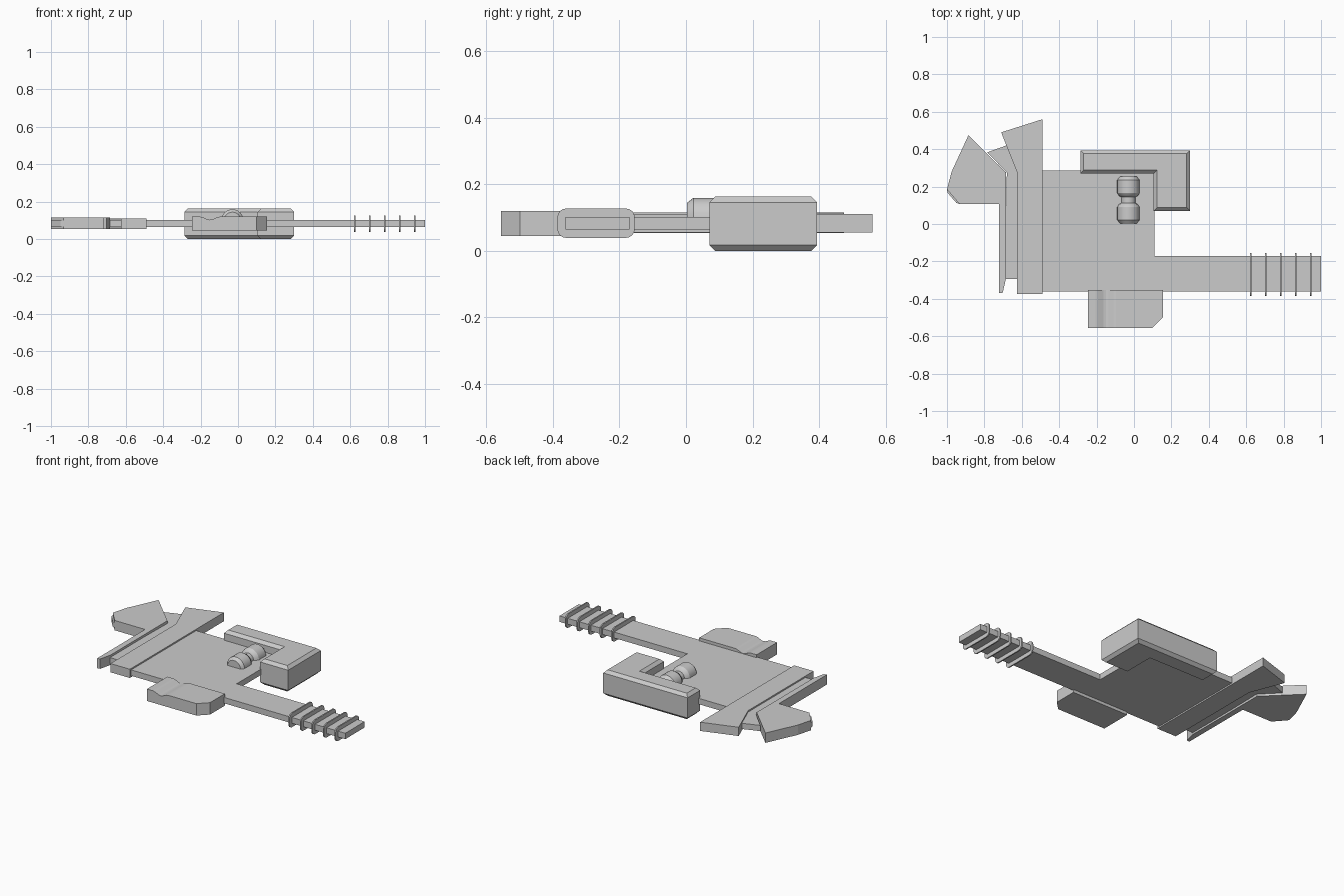
import bpy, bmesh
from math import pi, sin, cos

if "Cube" in bpy.data.objects:
    bpy.data.objects.remove(bpy.data.objects["Cube"])


def mesh_object(name, bm):
    bmesh.ops.recalc_face_normals(bm, faces=bm.faces)
    mesh = bpy.data.meshes.new(name)
    bm.to_mesh(mesh)
    bm.free()
    obj = bpy.data.objects.new(name, mesh)
    bpy.context.collection.objects.link(obj)
    return obj


def prism(name, outline, lo, hi, axis="z", bevel=0):
    """Extrude an outline along an axis; optionally chamfer the cap edges."""
    place = {"z": lambda u, v, w: (u, v, w),
             "y": lambda u, v, w: (u, w, v),
             "x": lambda u, v, w: (w, u, v)}[axis]
    bm = bmesh.new()
    bottom = [bm.verts.new(place(u, v, lo)) for u, v in outline]
    top = [bm.verts.new(place(u, v, hi)) for u, v in outline]
    caps = [bm.faces.new(bottom), bm.faces.new(top)]
    n = len(outline)
    for i in range(n):
        j = (i + 1) % n
        bm.faces.new((bottom[i], bottom[j], top[j], top[i]))
    bmesh.ops.recalc_face_normals(bm, faces=bm.faces)
    if bevel:
        edges = list({e for f in caps for e in f.edges})
        bmesh.ops.bevel(bm, geom=edges, offset=bevel, offset_type='OFFSET',
                        segments=1, profile=0.5, affect='EDGES')
    return mesh_object(name, bm)


# Flat body plate with the long barrel arm
prism("body_plate", [(-0.49, -0.362), (1.0, -0.362), (1.0, -0.17), (0.11, -0.17),
                     (0.11, 0.285), (-0.49, 0.285)], 0.064, 0.101)

# Thin rounded rings around the arm
def rounded_rect(cx, cy, hw, hh, r, steps=4):
    pts = []
    for k, (sx, sy) in enumerate([(1, 1), (-1, 1), (-1, -1), (1, -1)]):
        for s in range(steps + 1):
            a = (k + s / steps) * pi / 2
            pts.append((cx + sx * (hw - r) + r * cos(a), cy + sy * (hh - r) + r * sin(a)))
    return pts

for i in range(5):
    x = 0.624 + 0.0805 * i
    prism(f"arm_ring_{i + 1}", rounded_rect(-0.27, 0.083, 0.116, 0.044, 0.026),
          x - 0.004, x + 0.004, "x")

# Thick chamfered L-shaped grip
prism("corner_grip", [(-0.287, 0.394), (-0.287, 0.27), (0.105, 0.27), (0.105, 0.07),
                      (0.30, 0.07), (0.30, 0.394)], 0.0, 0.163, bevel=0.018)

# Half-round spool lying on the plate
profile = [(0.0, 0.003), (0.045, 0.003), (0.06, 0.022), (0.06, 0.09), (0.05, 0.106),
           (0.038, 0.112), (0.038, 0.144), (0.05, 0.15), (0.06, 0.166),
           (0.06, 0.235), (0.045, 0.254), (0.0, 0.254)]
bm = bmesh.new()
N = 12
rows = [[bm.verts.new((-0.03 + r * cos(pi * k / N), y, 0.099 + r * sin(pi * k / N)))
         for k in range(N + 1)] for r, y in profile]
for a, b in zip(rows, rows[1:]):
    for k in range(N):
        bm.faces.new((a[k], a[k + 1], b[k + 1], b[k]))
bmesh.ops.remove_doubles(bm, verts=bm.verts, dist=0.0001)
spool = mesh_object("spool", bm)
bpy.context.view_layer.objects.active = spool
spool.select_set(True)
bpy.ops.object.shade_smooth_by_angle(angle=0.55)

# Lower handle block with a shallow groove across its top and a cut corner
dip = [(-0.095 - 0.11 * i / 8, 0.12 - 0.0085 * (1 - cos(2 * pi * i / 8))) for i in range(9)]
block = prism("lower_block", [(-0.245, 0.045), (0.155, 0.045), (0.155, 0.12)] + dip
              + [(-0.245, 0.12)], -0.555, -0.352, "y")
bm = bmesh.new()
bm.from_mesh(block.data)
corner = [e for e in bm.edges if all(v.co.x > 0.15 and v.co.y < -0.5 for v in e.verts)]
bmesh.ops.bevel(bm, geom=corner, offset=0.056, segments=1, profile=0.5, affect='EDGES')
bm.to_mesh(block.data)
bm.free()

# Rear blades: inner slab, thin web and outer hooked blade
prism("inner_blade", [(-0.49, -0.375), (-0.49, 0.56), (-0.71, 0.49), (-0.625, 0.275),
                      (-0.625, -0.375)], 0.055, 0.11)
prism("blade_web", [(-0.69, -0.295), (-0.62, -0.295), (-0.62, 0.275), (-0.682, 0.42),
                    (-0.785, 0.383), (-0.68, 0.275)], 0.065, 0.101)
prism("outer_blade", [(-0.721, -0.37), (-0.702, -0.367), (-0.684, -0.29), (-0.684, 0.275),
                      (-0.885, 0.475), (-0.975, 0.28), (-1.0, 0.185), (-0.932, 0.106),
                      (-0.721, 0.106)], 0.053, 0.115)
prism("blade_tip", [(-1.0, 0.185), (-0.997, 0.167), (-0.95, 0.113), (-0.932, 0.106),
                    (-0.932, 0.185)], 0.068, 0.1)
